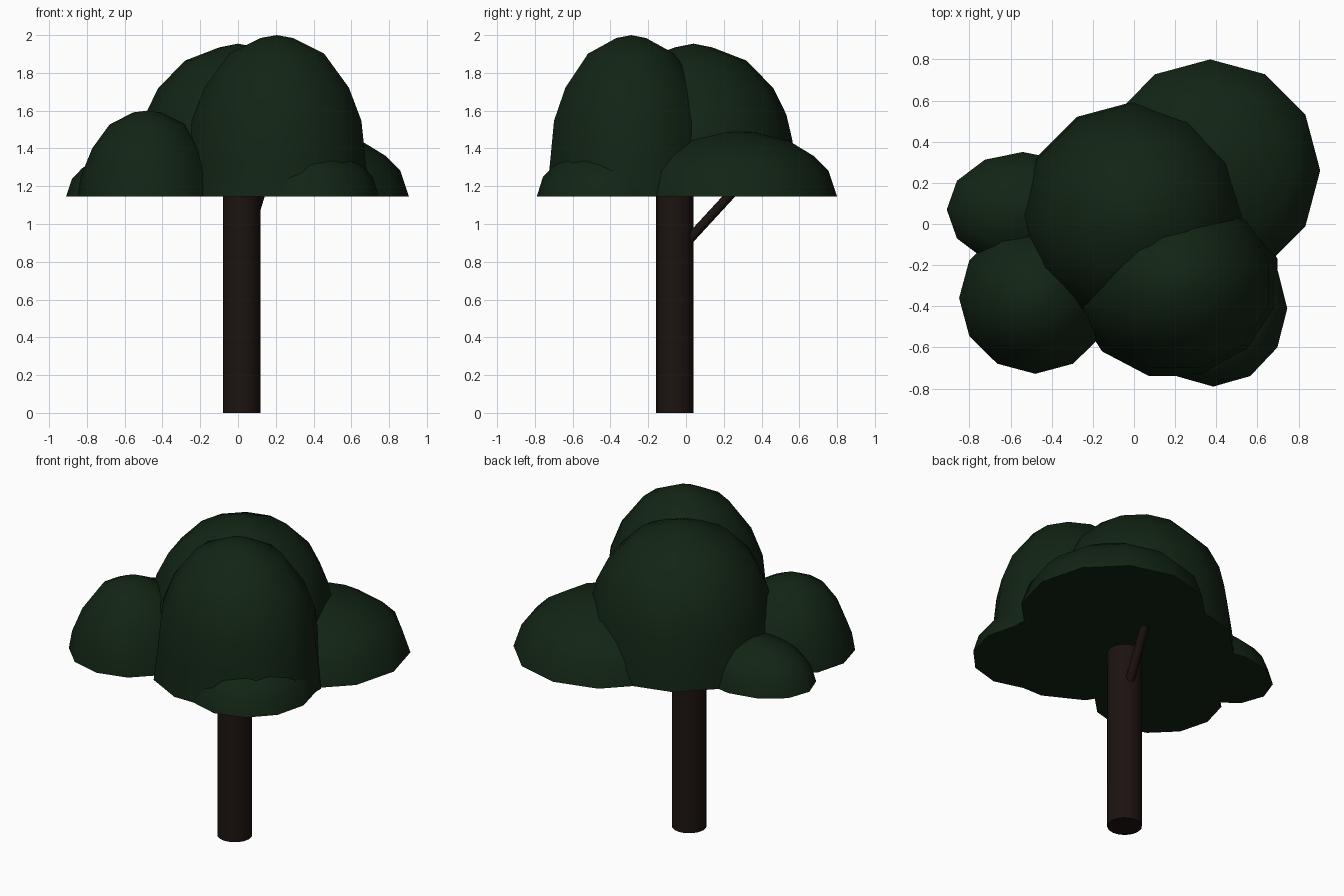
import bpy, bmesh, math
from mathutils import Vector

if "Cube" in bpy.data.objects:
    bpy.data.objects.remove(bpy.data.objects["Cube"])

SIDES = 12
BASE = 1.145


def material(name, rgb):
    m = bpy.data.materials.new(name)
    m.diffuse_color = (*rgb, 1)
    m.use_nodes = True
    m.node_tree.nodes["Principled BSDF"].inputs["Base Color"].default_value = m.diffuse_color
    return m


leaf = material("dark_leaf", (0.006, 0.018, 0.007))
bark = material("dark_bark", (0.012, 0.0065, 0.005))


def finish(name, bm, mat):
    bmesh.ops.recalc_face_normals(bm, faces=bm.faces)
    mesh = bpy.data.meshes.new(name)
    bm.to_mesh(mesh)
    bm.free()
    mesh.materials.append(mat)
    obj = bpy.data.objects.new(name, mesh)
    bpy.context.collection.objects.link(obj)
    bpy.ops.object.select_all(action='DESELECT')
    bpy.context.view_layer.objects.active = obj
    obj.select_set(True)
    bpy.ops.object.shade_smooth_by_angle(angle=math.radians(45))
    return obj


def dome(name, centre, rx, ry, top, profile, turn=0.0):
    """Flat-bottomed leaf clump; profile is (radius fraction, height fraction)."""
    bm = bmesh.new()
    rings = []
    for r, h in profile:
        z = BASE + h * (top - BASE)
        ring = []
        for i in range(SIDES):
            a = 2 * math.pi * i / SIDES + turn
            ring.append(bm.verts.new((centre[0] + rx * r * math.cos(a),
                                      centre[1] + ry * r * math.sin(a), z)))
        rings.append(ring)
    tip = bm.verts.new((centre[0], centre[1], top))
    bm.faces.new(rings[0])
    for lo, hi in zip(rings, rings[1:]):
        for i in range(SIDES):
            j = (i + 1) % SIDES
            bm.faces.new((lo[i], lo[j], hi[j], hi[i]))
    for i in range(SIDES):
        bm.faces.new((rings[-1][i], rings[-1][(i + 1) % SIDES], tip))
    return finish(name, bm, leaf)


def rod(name, start, end, radius, sides):
    start, end = Vector(start), Vector(end)
    bm = bmesh.new()
    bmesh.ops.create_cone(bm, cap_ends=True, segments=sides, radius1=radius,
                          radius2=radius, depth=(end - start).length)
    bm.transform((end - start).to_track_quat('Z', 'Y').to_matrix().to_4x4())
    bmesh.ops.translate(bm, verts=bm.verts, vec=(start + end) / 2)
    return finish(name, bm, bark)


# Clump profiles: steep-sided, round and low
tall = [(1, 0), (0.955, 0.22), (0.91, 0.47), (0.775, 0.675), (0.51, 0.885), (0.175, 0.982)]
high = [(1, 0), (0.98, 0.19), (0.94, 0.377), (0.885, 0.537), (0.76, 0.71), (0.505, 0.889), (0.18, 0.975)]
round_ = [(1, 0), (0.95, 0.24), (0.79, 0.56), (0.54, 0.84), (0.2, 0.98)]
low = [(1, 0), (0.915, 0.39), (0.765, 0.62), (0.52, 0.85), (0.2, 0.97)]

# Canopy
dome("crown_middle", (0, 0.04), 0.555, 0.555, 1.955, high)
dome("crown_front", (0.205, -0.29), 0.51, 0.465, 2.0, tall, math.pi / 12)
dome("clump_back_right", (0.37, 0.26), 0.535, 0.54, 1.495, low)
dome("clump_front_left", (-0.48, -0.36), 0.37, 0.368, 1.6, round_)
dome("clump_left", (-0.54, 0.07), 0.37, 0.28, 1.39, low)
dome("clump_front_right", (0.385, -0.41), 0.36, 0.38, 1.41, low)

# Trunk and branch
rod("trunk", (0.02, -0.06, 0), (0.02, -0.06, 1.2), 0.1, 16)
rod("branch", (0.04, 0.0, 0.90), (0.135, 0.29, 1.215), 0.026, 10)
